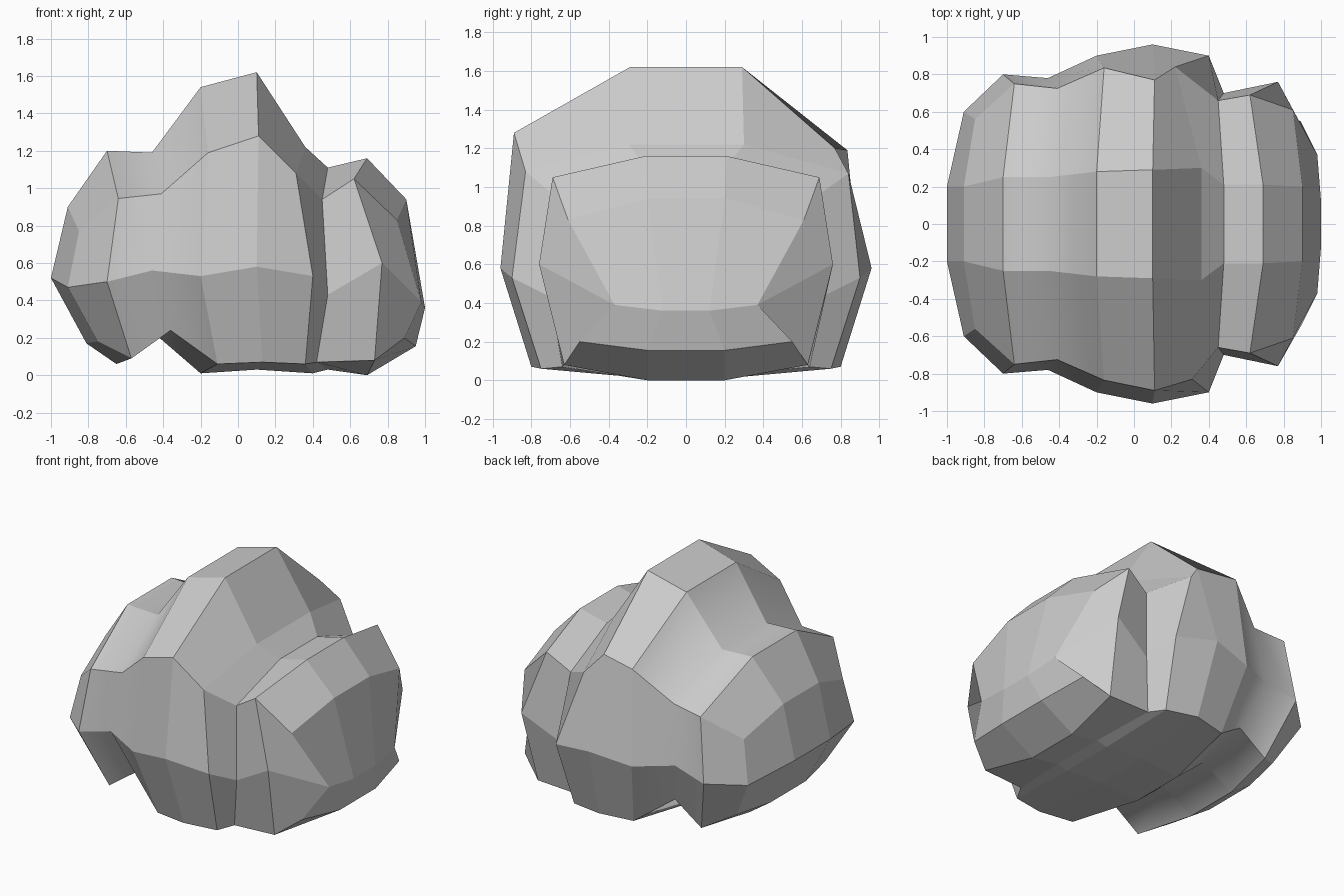
import bpy, bmesh

if "Cube" in bpy.data.objects:
    bpy.data.objects.remove(bpy.data.objects["Cube"])

# Rails running left to right along the body; each has one point per cross-section
top = [(-.91, .9), (-.7, 1.2), (-.46, 1.19), (-.2, 1.54), (.1, 1.62),
       (.36, 1.22), (.48, 1.11), (.69, 1.16), (.9, .94)]
top_y = [.2, .25, .25, .28, .29, .3, .21, .21, .2]
shoulder = [(-.85, .56, .77), (-.64, .75, .945), (-.41, .725, .97), (-.16, .835, 1.19),
            (.11, .89, 1.28), (.31, .83, 1.08), (.45, .66, .94), (.62, .69, 1.05), (.85, .61, .83)]
middle = [(-.91, .6, .47), (-.7, .8, .5), (-.46, .78, .56), (-.2, .9, .53),
          (.1, .96, .58), (.4, .9, .53), (.48, .7, .43), (.77, .76, .6), (.98, .37, .39)]
low = [(-.75, .5, .18), (-.57, .64, .09), (-.36, .64, .24), (-.11, .75, .06),
       (.13, .8, .07), (.36, .75, .06), (.42, .64, .07), (.73, .63, .08), (.89, .55, .2)]
bottom = [(-.81, .17), (-.65, .06), (-.42, .2), (-.2, .01), (.1, .03),
          (.4, .01), (.48, .03), (.69, 0), (.95, .155)]

bm = bmesh.new()


def section(i):
    """Ring of ten points: front side top to bottom, then back side bottom to top."""
    half = [(top[i][0], top_y[i], top[i][1]), shoulder[i], middle[i], low[i],
            (bottom[i][0], .2, bottom[i][1])]
    front = [bm.verts.new((x, -y, z)) for x, y, z in half]
    back = [bm.verts.new(p) for p in half]
    return front + back[::-1]


rings = [section(i) for i in range(len(top))]

# The back of the tallest lobe is cut in slightly at the shoulder
rings[4][8].co = (.11, .77, 1.2)
rings[5][8].co = (.22, .84, 1.07)

# Skin between neighbouring sections
for a, b in zip(rings, rings[1:]):
    for k in range(10):
        n = (k + 1) % 10
        bm.faces.new((a[k], a[n], b[n], b[k]))


def cap(r, x, y, z):
    """Faceted bulging end."""
    f = bm.verts.new((x, -y, z))
    b = bm.verts.new((x, y, z))
    for face in ((r[0], r[1], r[2], f), (f, r[2], r[3], r[4]),
                 (r[9], r[8], r[7], b), (b, r[7], r[6], r[5]),
                 (r[0], f, b, r[9]), (f, r[4], r[5], b)):
        bm.faces.new(face)


cap(rings[0], -1, .2, .52)
cap(rings[-1], 1, .12, .36)

# Flat facets, except for the softly shaded left groove
bmesh.ops.recalc_face_normals(bm, faces=bm.faces)
groove = set(rings[2])
for e in bm.edges:
    e.smooth = all(v in groove for v in e.verts)
for f in bm.faces:
    f.smooth = any(v in groove for v in f.verts)

mesh = bpy.data.meshes.new("lobed_body")
bm.to_mesh(mesh)
bm.free()
bpy.context.collection.objects.link(bpy.data.objects.new("lobed_body", mesh))
